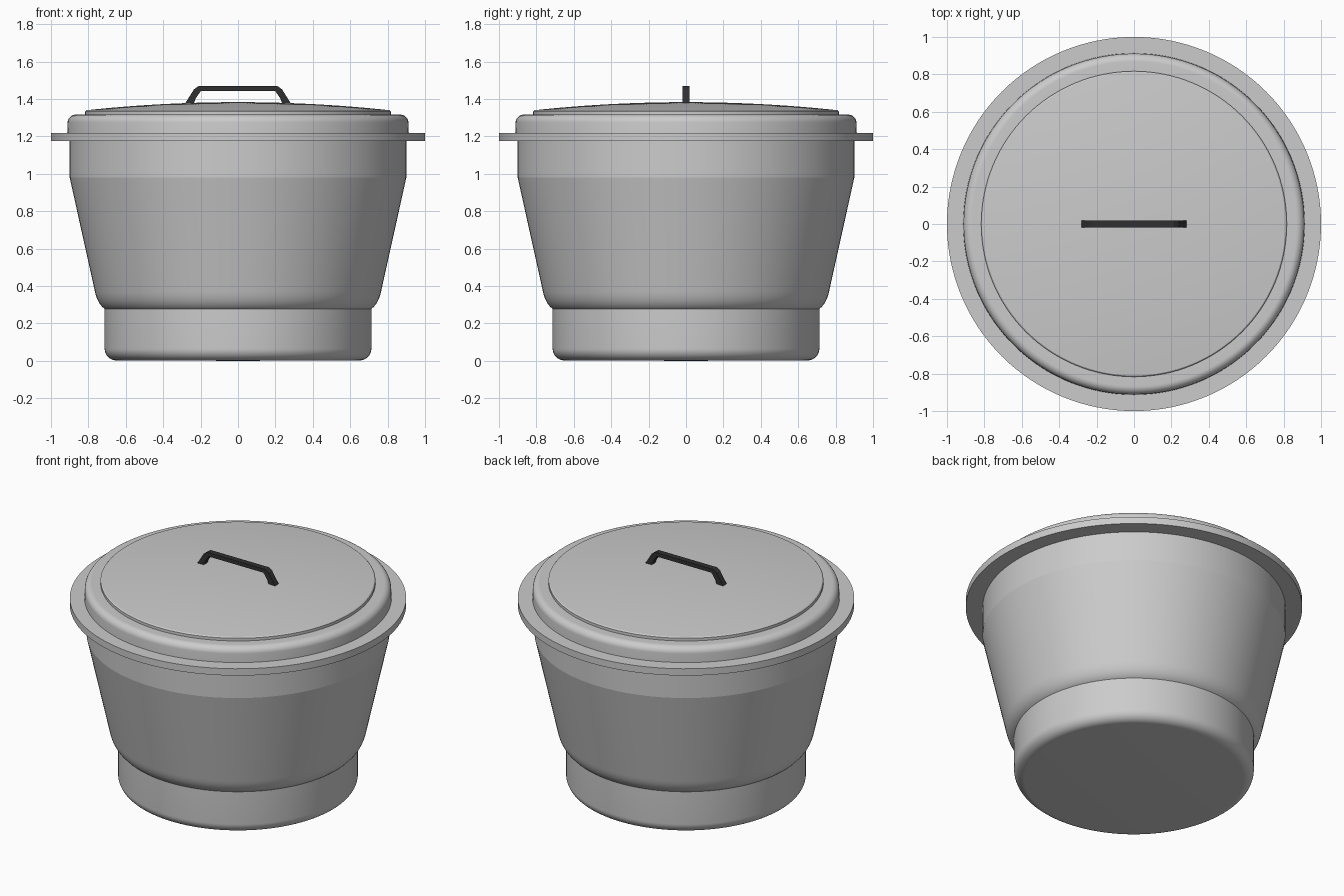
import bpy, bmesh, math
from mathutils import Vector

if "Cube" in bpy.data.objects:
    bpy.data.objects.remove(bpy.data.objects["Cube"])


def finish(name, bm, angle):
    bmesh.ops.remove_doubles(bm, verts=bm.verts, dist=1e-4)
    bmesh.ops.recalc_face_normals(bm, faces=bm.faces)
    mesh = bpy.data.meshes.new(name)
    bm.to_mesh(mesh)
    bm.free()
    ob = bpy.data.objects.new(name, mesh)
    bpy.context.collection.objects.link(ob)
    bpy.ops.object.select_all(action='DESELECT')
    ob.select_set(True)
    bpy.context.view_layer.objects.active = ob
    bpy.ops.object.shade_smooth_by_angle(angle=math.radians(angle))
    return ob


def lathe(name, profile, steps=128):
    """Revolve a list of (radius, z) points around the z axis."""
    bm = bmesh.new()
    vs = [bm.verts.new((r, 0, z)) for r, z in profile]
    edges = [bm.edges.new(p) for p in zip(vs, vs[1:])]
    bmesh.ops.spin(bm, geom=vs + edges, cent=(0, 0, 0), axis=(0, 0, 1),
                   angle=2 * math.pi, steps=steps)
    return finish(name, bm, 11)


def arc(cr, cz, rad, a0, a1, n=12):
    """Points of a circular fillet between two angles in degrees."""
    angles = [math.radians(a0 + (a1 - a0) * i / n) for i in range(n + 1)]
    return [(cr + rad * math.cos(a), cz + rad * math.sin(a)) for a in angles]


def curve(a, b, c, n=10):
    """Points of a quadratic curve from a to c pulled towards b."""
    a, b, c = map(Vector, (a, b, c))
    pts = [a * (1 - t)**2 + b * 2 * t * (1 - t) + c * t * t
           for t in (i / n for i in range(n + 1))]
    return [tuple(p) for p in pts]


# Round foot, then tapered hollow pot with its rim
lathe("pot",
      [(0, 0)] + arc(0.65, 0.065, 0.063, -90, 0) + [(0.713, 0.276)]
      + curve((0.713, 0.278), (0.752, 0.305), (0.766, 0.375))
      + [(0.90, 0.98), (0.90, 1.174), (1.0, 1.174), (1.0, 1.196),
         (0.875, 1.196), (0.875, 0.98), (0.74, 0.36), (0.69, 0.28),
         (0.69, 0.03), (0, 0.03)])

# Lid: flange, rounded shoulder, low step and shallow dome
dome_r, dome_z, dome_h = 0.81, 1.34, 0.043
dome = [(dome_r * (1 - i / 16), dome_z + dome_h * (1 - (1 - i / 16)**2))
        for i in range(17)]
lathe("lid",
      [(0.875, 1.196), (1.0, 1.196), (1.0, 1.219), (0.913, 1.219)]
      + arc(0.868, 1.273, 0.043, 3, 90)
      + [(0.817, 1.316), (0.817, 1.334)] + dome
      + [(0, 1.36), (0.80, 1.315), (0.875, 1.29), (0.875, 1.196)])

# Bent strap handle, extruded from its half outline mirrored in x
half = [(0.285, 1.372), (0.235, 1.452), (0.212, 1.468)]
inner = [(0.198, 1.443), (0.225, 1.405), (0.238, 1.372)]
right = half[::-1] + [(0.285, 1.372)][1:] + inner[::-1] 
left = [(-x, z) for x, z in right[::-1]]
bm = bmesh.new()
face = bm.faces.new([bm.verts.new((x, -0.019, z)) for x, z in right + left])
ext = bmesh.ops.extrude_face_region(bm, geom=[face])
moved = [g for g in ext["geom"] if isinstance(g, bmesh.types.BMVert)]
bmesh.ops.translate(bm, verts=moved, vec=(0, 0.038, 0))
handle = finish("lid_handle", bm, 15)
black = bpy.data.materials.new("black")
black.diffuse_color = (0.03, 0.03, 0.03, 1)
black.use_nodes = True
black.node_tree.nodes["Principled BSDF"].inputs["Base Color"].default_value = black.diffuse_color
handle.data.materials.append(black)
